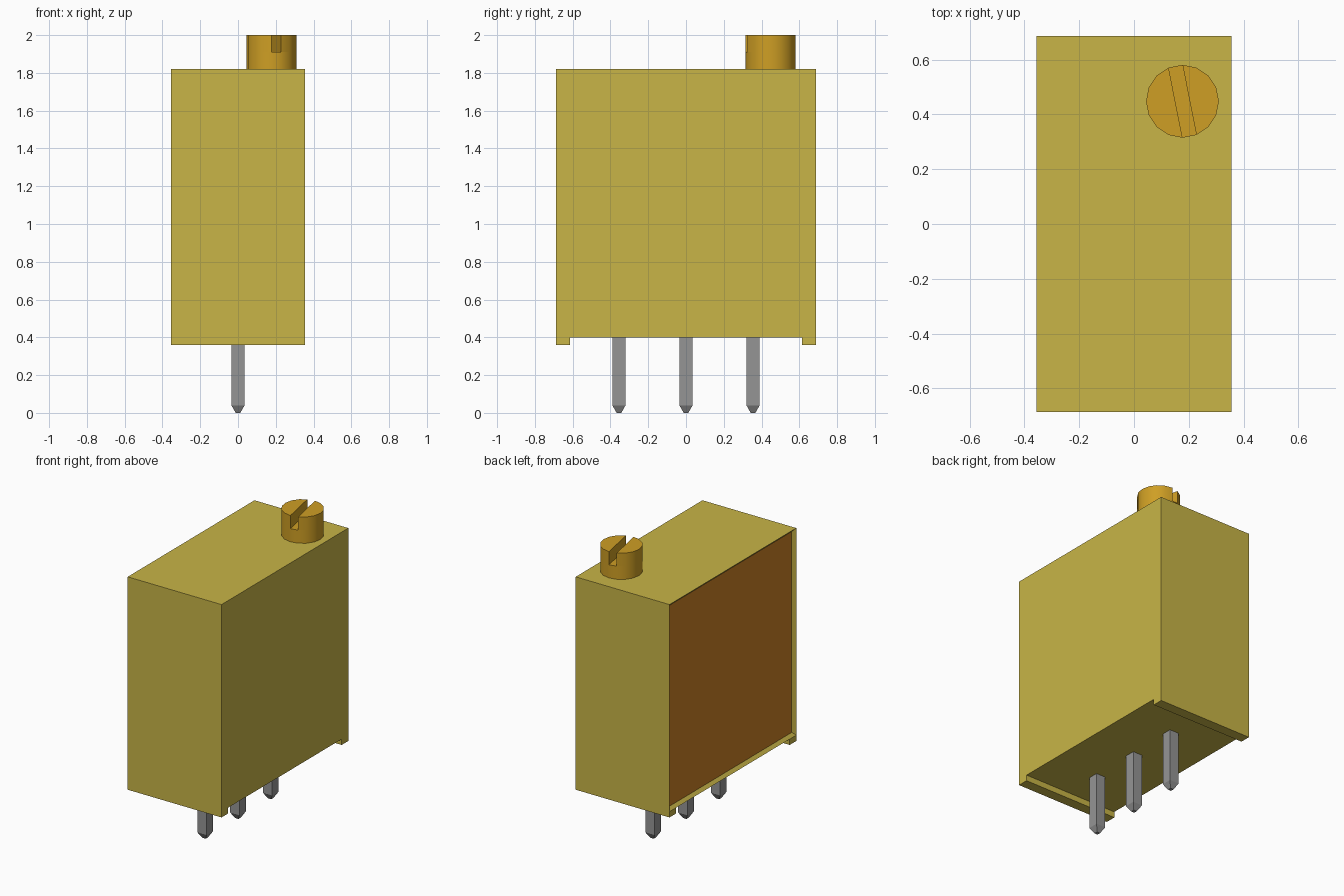
import bpy
import bmesh
import math
from mathutils import Vector, Matrix

cube = bpy.data.objects.get("Cube")
if cube:
    bpy.data.objects.remove(cube, do_unlink=True)


def material(name, rgb):
    m = bpy.data.materials.new(name)
    m.use_nodes = True
    m.diffuse_color = (*rgb, 1)
    m.node_tree.nodes["Principled BSDF"].inputs["Base Color"].default_value = (*rgb, 1)
    return m


def finish(bm, name, mats):
    bmesh.ops.recalc_face_normals(bm, faces=bm.faces)
    mesh = bpy.data.meshes.new(name)
    bm.to_mesh(mesh)
    bm.free()
    for m in mats:
        mesh.materials.append(m)
    ob = bpy.data.objects.new(name, mesh)
    bpy.context.collection.objects.link(ob)
    return ob


def add_box(bm, lo, hi):
    lo, hi = Vector(lo), Vector(hi)
    mat = Matrix.Translation((lo + hi) / 2) @ Matrix.Diagonal((*(hi - lo), 1))
    return bmesh.ops.create_cube(bm, size=1, matrix=mat)["verts"]


def raise_faces(bm, faces, dz):
    new = bmesh.ops.extrude_face_region(bm, geom=faces)["geom"]
    verts = [g for g in new if isinstance(g, bmesh.types.BMVert)]
    bmesh.ops.translate(bm, verts=verts, vec=(0, 0, dz))


olive = material("olive yellow", (0.58, 0.46, 0.063))
brown = material("orange brown", (0.60, 0.22, 0.019))
brass = material("brass", (0.62, 0.345, 0.018))
steel = material("grey metal", (0.30, 0.30, 0.30))

HX, HY, TOP, UNDER = 0.356, 0.687, 1.82, 0.40

# Housing: box with a recessed sealing panel on its -x side
bm = bmesh.new()
add_box(bm, (-HX, -HY, UNDER), (HX, HY, TOP))
bm.normal_update()
side = min(bm.faces, key=lambda f: f.normal.x)
bmesh.ops.inset_individual(bm, faces=[side], thickness=0.03, depth=-0.02)
side.material_index = 1

# Feet: strips of the underside at both ends, pulled down
for y in (-0.615, 0.615):
    base = [f for f in bm.faces if f.normal.z < -0.9 and abs(f.calc_center_median().z - UNDER) < 1e-4]
    geom = base + list({e for f in base for e in f.edges}) + list({v for f in base for v in f.verts})
    bmesh.ops.bisect_plane(bm, geom=geom, plane_co=(0, y, 0), plane_no=(0, 1, 0))
    bm.normal_update()
ends = [f for f in bm.faces if f.normal.z < -0.9
        and abs(f.calc_center_median().z - UNDER) < 1e-4 and abs(f.calc_center_median().y) > 0.62]
raise_faces(bm, ends, -0.04)
finish(bm, "housing", [olive, brown])

# Adjusting screw: 16-sided disc whose two top segments rise beside the slot
SX, SY, R, N = 0.177, 0.448, 0.133, 16
bm = bmesh.new()
ring = [bm.verts.new((SX + R * math.cos(a), SY + R * math.sin(a), TOP))
        for a in (2 * math.pi * i / N for i in range(N))]
disc = bm.faces.new(ring)
new = bmesh.ops.extrude_face_region(bm, geom=[disc], use_keep_orig=True)["geom"]
verts = [g for g in new if isinstance(g, bmesh.types.BMVert)]
bmesh.ops.translate(bm, verts=verts, vec=(0, 0, 0.09))
verts.sort(key=lambda v: math.atan2(v.co.y - SY, v.co.x - SX) % (2 * math.pi - 1e-4))
for a, b in ((4, 13), (5, 12)):
    bmesh.ops.connect_verts(bm, verts=[verts[a], verts[b]])
bm.normal_update()
halves = [f for f in bm.faces if len(f.verts) > 4 and f.calc_center_median().z > TOP + 0.08]
raise_faces(bm, halves, 0.09)
screw = finish(bm, "adjusting_screw", [brass])
bpy.ops.object.select_all(action='DESELECT')
screw.select_set(True)
bpy.context.view_layer.objects.active = screw
bpy.ops.object.shade_smooth_by_angle(angle=math.radians(30))

# Pins: square legs with tapered tips
for name, y in (("front_pin", -0.355), ("middle_pin", 0.0), ("back_pin", 0.355)):
    bm = bmesh.new()
    w = 0.035
    add_box(bm, (-w, y - w, 0.04), (w, y + w, UNDER + 0.01))
    bm.normal_update()
    tip = min(bm.faces, key=lambda f: f.normal.z)
    new = bmesh.ops.extrude_face_region(bm, geom=[tip])["geom"]
    for v in (g for g in new if isinstance(g, bmesh.types.BMVert)):
        v.co = Vector((v.co.x * 0.35, y + (v.co.y - y) * 0.35, 0))
    finish(bm, name, [steel])
